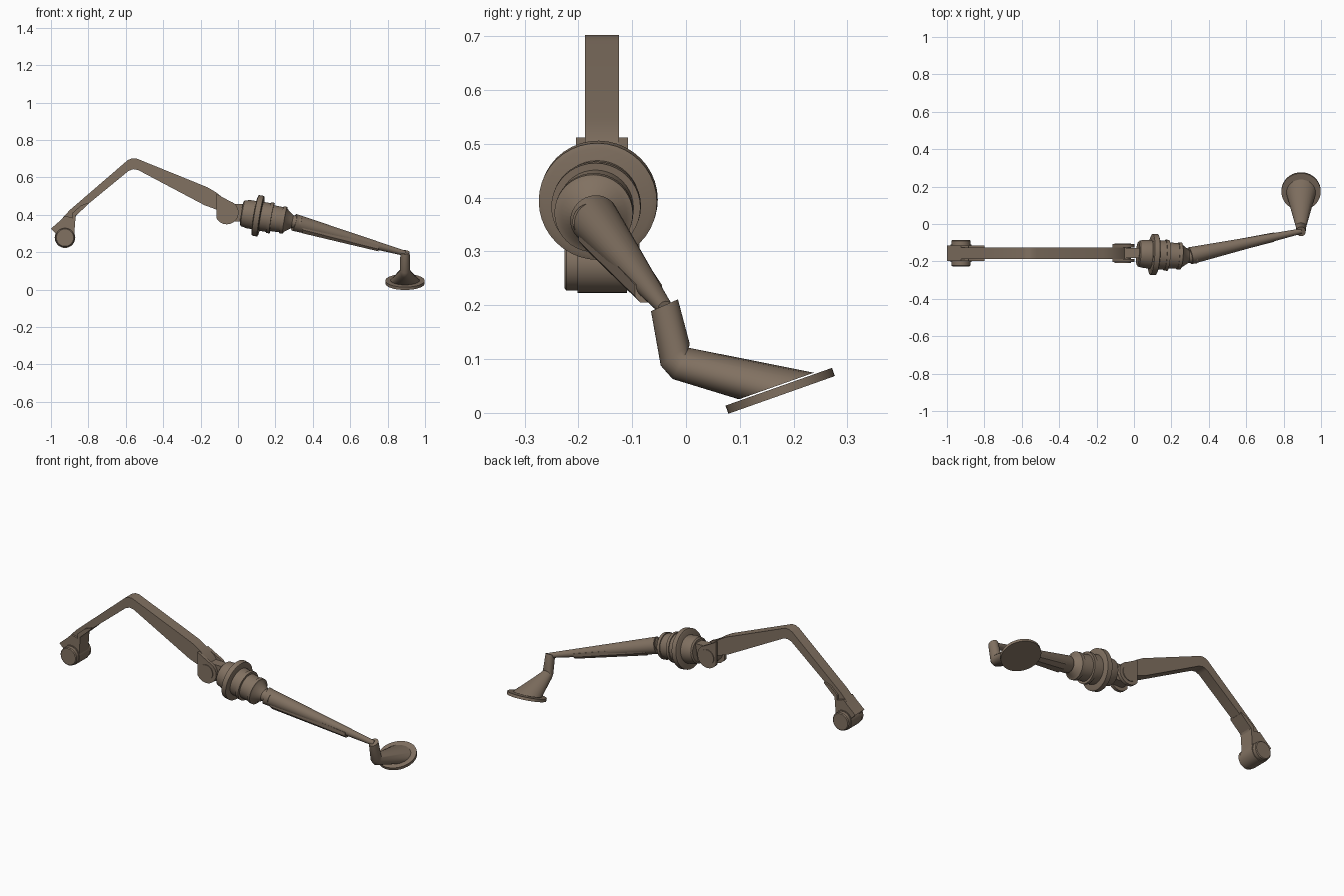
import bpy, bmesh, math
from mathutils import Vector

if "Cube" in bpy.data.objects:
    bpy.data.objects.remove(bpy.data.objects["Cube"])

mat = bpy.data.materials.new("warm_brown")
mat.diffuse_color = (0.22, 0.165, 0.12, 1)
mat.use_nodes = True
mat.node_tree.nodes["Principled BSDF"].inputs["Base Color"].default_value = mat.diffuse_color
YC = -0.156  # mid-plane of the flat limb


def finish(name, bm):
    bmesh.ops.recalc_face_normals(bm, faces=bm.faces)
    me = bpy.data.meshes.new(name)
    bm.to_mesh(me)
    bm.free()
    me.materials.append(mat)
    ob = bpy.data.objects.new(name, me)
    bpy.context.collection.objects.link(ob)
    bpy.ops.object.select_all(action='DESELECT')
    ob.select_set(True)
    bpy.context.view_layer.objects.active = ob
    bpy.ops.object.shade_smooth_by_angle(angle=math.radians(35))
    return ob


def loft(name, rings):
    """Skin a list of point rings and cap both ends."""
    bm = bmesh.new()
    vs = [[bm.verts.new(p) for p in r] for r in rings]
    n = len(vs[0])
    for a, b in zip(vs, vs[1:]):
        for i in range(n):
            j = (i + 1) % n
            bm.faces.new((a[i], a[j], b[j], b[i]))
    bm.faces.new(vs[0])
    bm.faces.new(vs[-1])
    return finish(name, bm)


def ellipse(c, u, v, n=32):
    c, u, v = Vector(c), Vector(u), Vector(v)
    return [c + u * math.cos(2 * math.pi * i / n) + v * math.sin(2 * math.pi * i / n) for i in range(n)]


def turned(name, origin, axis, steps, n=32):
    """Round part: steps are (distance along axis, radius)."""
    a = Vector(axis).normalized()
    u = a.cross(Vector((0, 1, 0) if abs(a.y) < 0.9 else (1, 0, 0))).normalized()
    v = a.cross(u)
    return loft(name, [ellipse(Vector(origin) + a * t, u * r, v * r, n) for t, r in steps])


def plate(name, prof, y0, y1):
    return loft(name, [[(x, y, z) for x, z in prof] for y in (y0, y1)])


# bent flat limb
plate("bent_limb", [
    (-1.0, .326), (-.95, .37), (-.90, .425), (-.59, .692), (-.567, .702), (-.545, .702),
    (-.52, .692), (-.165, .548), (-.12, .522), (-.06, .475), (-.03, .42), (-.06, .385),
    (-.115, .428), (-.18, .452), (-.535, .640), (-.56, .644), (-.585, .635), (-.835, .43),
    (-.862, .405), (-.873, .375), (-.873, .28), (-.925, .24), (-.97, .305)],
    YC - .0315, YC + .0315)

# cheeks at both ends of the limb
for s, side in ((-1, "front"), (1, "back")):
    y0, y1 = sorted((YC + s * .031, YC + s * .048))
    arc = [(-.06 + .063 * math.cos(math.radians(a)), .412 + .063 * math.sin(math.radians(a)))
           for a in range(-150, 76, 15)]
    plate(side + "_hinge_cheek", arc + [(-.115, .512), (-.115, .428)], y0, y1)
    yb, yt = sorted((YC + s * .031, YC + s * .042))
    plate(side + "_end_cheek", [(-1, .326), (-.95, .37), (-.925, .395), (-.873, .38),
                                (-.873, .28), (-.925, .25), (-.975, .30)], yb, yt)
# rib under the limb near its end
plate("under_rib", [(-.80, .465), (-.80, .458), (-.835, .425), (-.868, .395), (-.873, .33),
                    (-.885, .33), (-.885, .41), (-.84, .45)], YC - .042, YC + .042)

# hinge pins across the limb
turned("hinge_pin", (-.06, YC, .412), (0, 1, 0), [(-.052, .043), (.052, .043)])
turned("end_hub", (-.925, YC, .278), (0, 1, 0), [(-.046, .055), (.046, .055)])
turned("end_pin", (-.925, YC, .278), (0, 1, 0),
       [(-.070, .046), (-.066, .051), (.066, .051), (.070, .046)])

# link from the hinge to the swivel
plate("hinge_link", [(-.08, .46), (.03, .458), (.03, .362), (-.08, .37)], YC - .027, YC + .027)

# stepped swivel with a wide collar
AX = (1, -.06, -.17)
turned("swivel_body", (.107, -.163, .395), AX, [
    (-.088, .062), (-.082, .070), (-.05, .076), (-.018, .076), (.018, .078), (.058, .078),
    (.058, .083), (.076, .083), (.076, .070), (.128, .068), (.128, .073), (.146, .073),
    (.150, .062), (.188, .034), (.235, .034)], 40)
turned("swivel_collar", (.107, -.163, .395), AX,
       [(-.018, .100), (-.014, .110), (.014, .110), (.018, .100)], 40)

# tapered long limb, with a slanted start
A, B = Vector((.30, -.170, .360)), Vector((.893, -.038, .194))
D = (B - A).normalized()
turned("long_limb", A, D, [(0, .046), ((B - A).length, .014)])

# angular shroud under the long limb
rings = []
for x, w, h in ((.345, .040, .046), (.75, .025, .029)):
    c = A + (B - A) * ((x - A.x) / (B.x - A.x))
    rings.append([c + Vector((0, y, z)) for y, z in
                  ((-w, .004), (w, .004), (w, -h * .55), (w * .5, -h), (-w * .6, -h), (-w, -h * .6))])
loft("limb_shroud", rings)

# ankle tube flaring into the foot
X = .893
n_foot = Vector((0, -math.sin(math.radians(19.5)), math.cos(math.radians(19.5))))
t_foot = Vector((0, n_foot.z, -n_foot.y))
loft("ankle_and_foot", [
    ellipse((X, -.040, .200), (.019, 0, 0), (0, .019, .008)),
    ellipse((X, -.040, .200), (.025, 0, 0), (0, .025, .011)),
    ellipse((X, -.020, .108), (.027, 0, 0), (0, .027, .020)),
    ellipse((X, -.010, .092), (.029, 0, 0), (0, .015, .029)),
    ellipse((X, .168, .050), (.078, 0, 0), t_foot * .074)])
turned("foot_pad", Vector((X, .175, .041)), n_foot, [(-.008, .105), (.008, .105)], 40)
